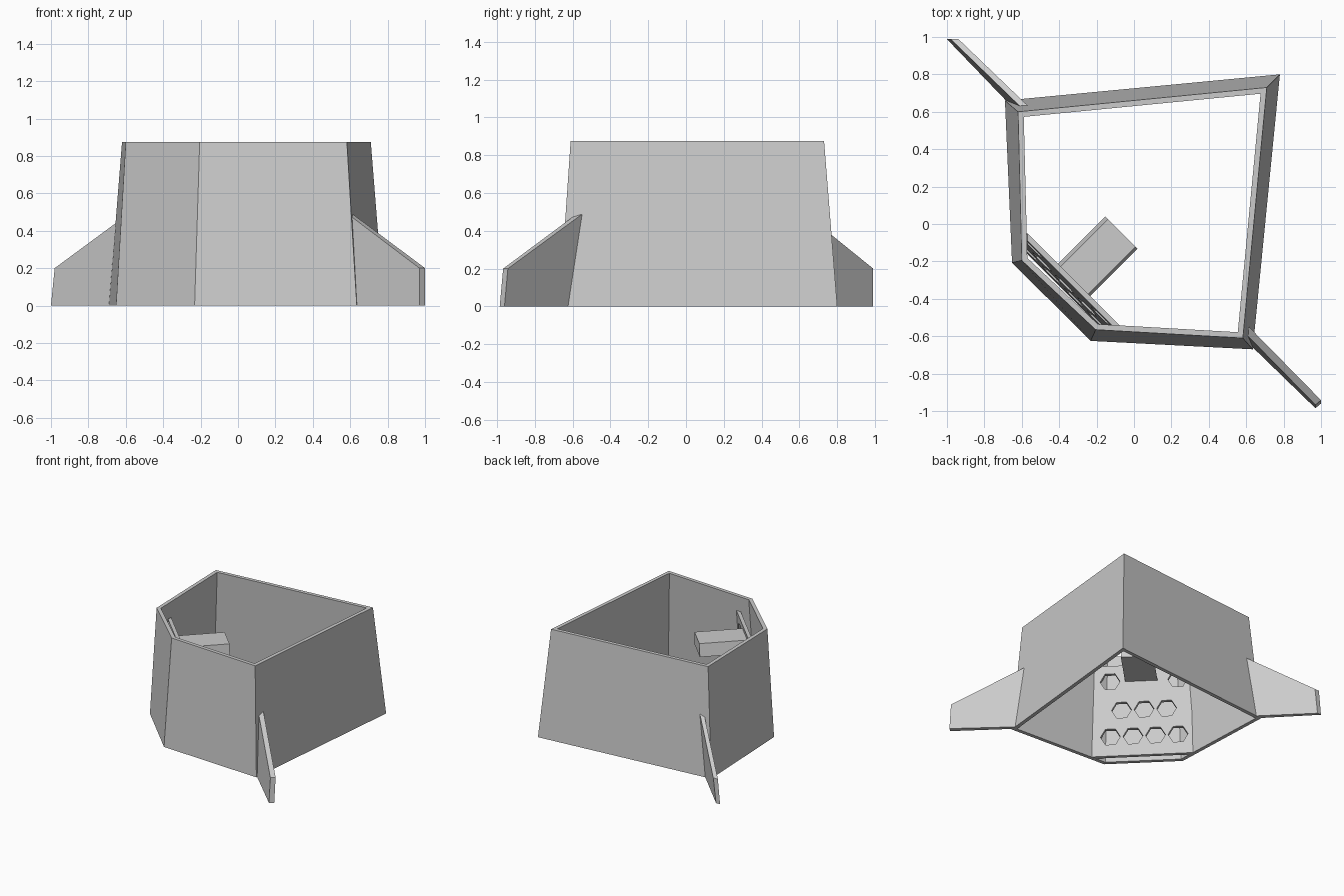
import bpy, bmesh, math
from mathutils import Vector

cube = bpy.data.objects.get("Cube")
if cube:
    bpy.data.objects.remove(cube, do_unlink=True)

grey = bpy.data.materials.new("light_grey")
grey.use_nodes = True
color = (0.6, 0.6, 0.6, 1)
grey.diffuse_color = color
grey.node_tree.nodes["Principled BSDF"].inputs["Base Color"].default_value = color


def loft(name, solids, closed=False):
    """Skin rings of points; each solid is a list of rings, capped or looped shut."""
    bm = bmesh.new()
    for rings in solids:
        vs = [[bm.verts.new(p) for p in ring] for ring in rings]
        pairs = list(zip(vs, vs[1:]))
        if closed:
            pairs.append((vs[-1], vs[0]))
        else:
            bm.faces.new(vs[0])
            bm.faces.new(vs[-1])
        for a, b in pairs:
            for i in range(len(a)):
                j = (i + 1) % len(a)
                bm.faces.new((a[i], a[j], b[j], b[i]))
    bmesh.ops.recalc_face_normals(bm, faces=bm.faces)
    mesh = bpy.data.meshes.new(name)
    bm.to_mesh(mesh)
    bm.free()
    mesh.materials.append(grey)
    obj = bpy.data.objects.new(name, mesh)
    bpy.context.collection.objects.link(obj)
    return obj


def inset(points, t):
    """Move each side of a clockwise outline inward by t."""
    out = []
    for i, p in enumerate(points):
        p = Vector(p)
        d1 = (p - Vector(points[i - 1])).normalized()
        d2 = (Vector(points[(i + 1) % len(points)]) - p).normalized()
        n1, n2 = Vector((d1.y, -d1.x)), Vector((d2.y, -d2.x))
        out.append(p + (n1 + n2) * t / (1 + n1.dot(n2)))
    return out


def at(points, z):
    return [(p[0], p[1], z) for p in points]


def diag(s, t, z):
    """Point on the diagonal axes s = x + y and t = x - y."""
    return ((s + t) / 2, (s - t) / 2, z)


# Tapered five-sided wall, open above and below
H, THICK = 0.875, 0.03
base = [(-0.69, 0.66), (0.78, 0.80), (0.635, -0.67), (-0.232, -0.625), (-0.652, -0.207)]
top = [(-0.62, 0.60), (0.71, 0.73), (0.582, -0.61), (-0.205, -0.565), (-0.60, -0.195)]
loft("outer_wall", [[at(base, 0), at(top, H), at(inset(top, THICK), H),
                     at(inset(base, THICK), 0)]], closed=True)

# Corner fins
loft("left_fin", [[
    [(0.63, -0.655, 0), (0.97, -0.985, 0), (0.97, -0.967, 0.2), (0.60, -0.59, 0.48)],
    [(0.63, -0.615, 0), (1.0, -0.96, 0), (1.0, -0.942, 0.2), (0.605, -0.54, 0.495)]]])
loft("right_fin", [[
    [(-0.67, 0.645, 0), (-1.0, 0.988, 0), (-0.98, 0.988, 0.2), (-0.60, 0.62, 0.48)],
    [(-0.63, 0.655, 0), (-0.965, 0.99, 0), (-0.94, 0.99, 0.2), (-0.56, 0.625, 0.495)]]])

# Leaning inner panel
panel = loft("perforated_panel", [[
    [diag(-0.69, -0.59, 0), diag(-0.69, 0.51, 0), diag(-0.73, 0.47, 0), diag(-0.73, -0.55, 0)],
    [diag(-0.62, -0.52, 0.75), diag(-0.62, 0.475, 0.75),
     diag(-0.66, 0.435, 0.75), diag(-0.66, -0.48, 0.75)]]])

# Rows of six-sided holes cut through the panel
MID, STEP, R = -0.05, 0.24, 0.075
rows = [(0.16, (-1.5, -0.5, 0.5, 1.5)), (0.38, (-1, 0, 1)), (0.62, (-1.5, 1.5))]
holes = []
for z, columns in rows:
    for c in columns:
        angles = [math.radians(60 * k) for k in range(6)]
        holes.append([[diag(s, MID + c * STEP + R * math.sqrt(2) * math.cos(a),
                            z + R * math.sin(a)) for a in angles] for s in (-0.9, -0.5)])
cutter = loft("hole_cutter", holes)
cutter.hide_render = True
mod = panel.modifiers.new("holes", "BOOLEAN")
mod.operation = "DIFFERENCE"
mod.solver = "EXACT"
mod.object = cutter
bpy.context.view_layer.update()
result = panel.evaluated_get(bpy.context.evaluated_depsgraph_get())
cut_mesh = bpy.data.meshes.new_from_object(result)
panel.modifiers.clear()
panel.data = cut_mesh
bpy.data.objects.remove(cutter, do_unlink=True)

# Box arm standing out from the panel, narrower on top
loft("box_arm", [[[diag(s, -0.195, 0.615), diag(s, 0.15, 0.615),
                   diag(s, 0.13, 0.715), diag(s, -0.165, 0.715)] for s in (-0.64, -0.113)]])
